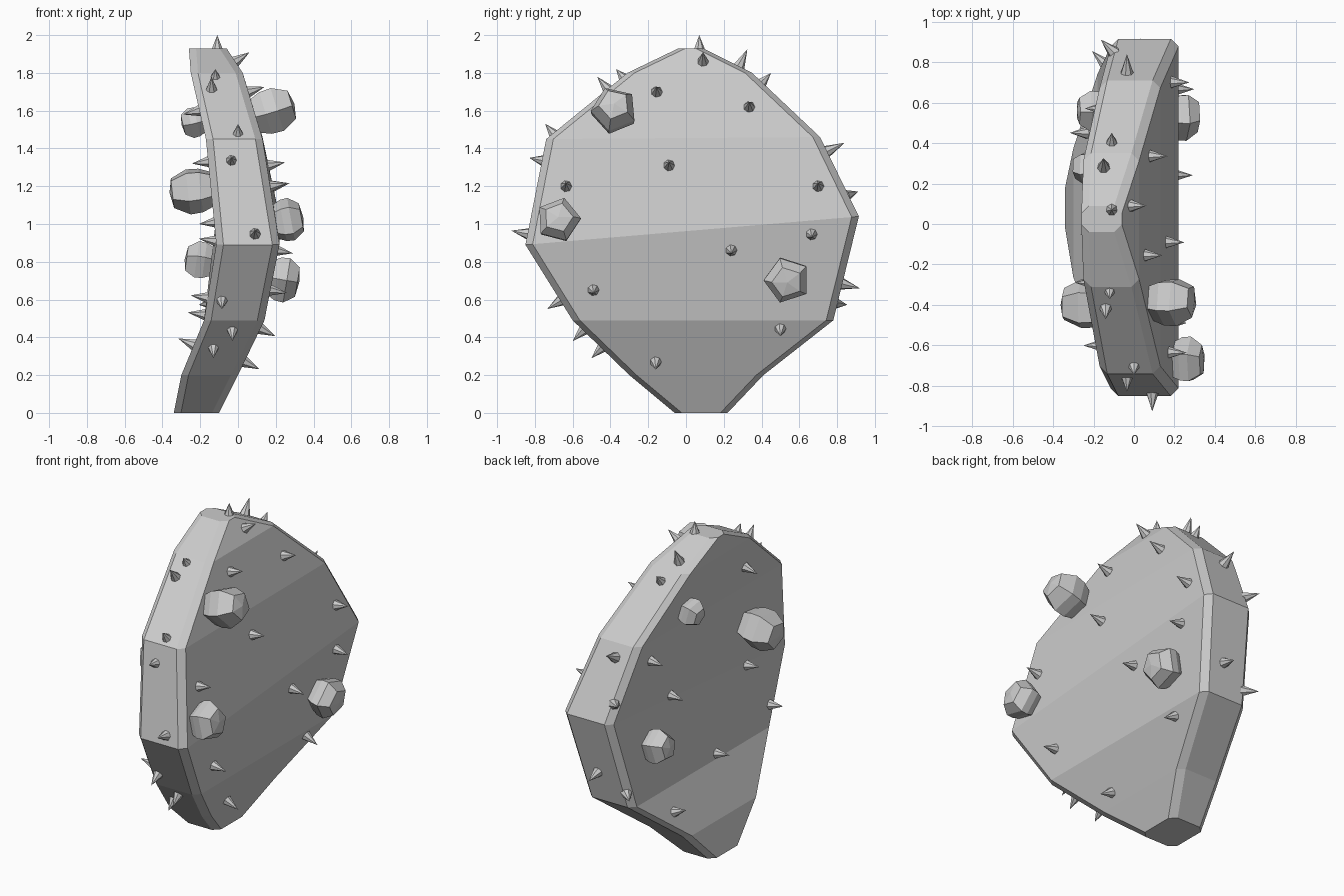
import bpy, bmesh
from math import cos, sin, pi, radians
from mathutils import Vector
from mathutils.bvhtree import BVHTree

if "Cube" in bpy.data.objects:
    bpy.data.objects.remove(bpy.data.objects["Cube"])


def make_object(name, bm):
    bmesh.ops.recalc_face_normals(bm, faces=bm.faces)
    mesh = bpy.data.meshes.new(name)
    bm.to_mesh(mesh)
    obj = bpy.data.objects.new(name, mesh)
    bpy.context.collection.objects.link(obj)
    return obj


def loft(bm, rings):
    """Bridge equal-sized point rings and cap both ends."""
    rows = [[bm.verts.new(p) for p in ring] for ring in rings]
    n = len(rows[0])
    for a, b in zip(rows, rows[1:]):
        for i in range(n):
            j = (i + 1) % n
            bm.faces.new((a[i], a[j], b[j], b[i]))
    bm.faces.new(rows[0][::-1])
    bm.faces.new(rows[-1])


def frame(n):
    """Two directions across the axis n."""
    ref = Vector((0, 1, 0)) if abs(n.y) < 0.8 else Vector((1, 0, 0))
    v = n.cross(ref).normalized()
    return v.cross(n), v


def turned(bm, base, n, profile, sides, spin=0.0):
    """Faceted solid of revolution; profile holds (radius, height), last is the tip."""
    u, v = frame(n)
    rows = []
    for r, h in profile[:-1]:
        rows.append([bm.verts.new(base + n * h + (u * cos(a) + v * sin(a)) * r)
                     for a in (spin + 2 * pi * i / sides for i in range(sides))])
    tip = bm.verts.new(base + n * profile[-1][1])
    for i in range(sides):
        j = (i + 1) % sides
        for a, b in zip(rows, rows[1:]):
            bm.faces.new((a[i], a[j], b[j], b[i]))
        bm.faces.new((rows[-1][i], rows[-1][j], tip))
    bm.faces.new(rows[0][::-1])


# Pad: bevelled slab bent along its height
# rows: z at front edge, z at back edge, y front, y back, x left, x right
LEVELS = [
    (0.00, 0.00, -0.06, 0.22, -0.34, -0.10),
    (0.20, 0.20, -0.30, 0.41, -0.30, 0.00),
    (0.49, 0.49, -0.60, 0.78, -0.18, 0.14),
    (0.89, 1.04, -0.85, 0.915, -0.115, 0.22),
    (1.45, 1.46, -0.74, 0.71, -0.17, 0.13),
    (1.80, 1.80, -0.31, 0.35, -0.25, 0.025),
    (1.93, 1.93, -0.04, 0.09, -0.26, -0.06),
]
bm = bmesh.new()
rings = []
B = 0.038
for zf, zb, y0, y1, x0, x1 in LEVELS:
    outline = [(x0, y0 + B), (x0, y1 - B), (x0 + B, y1), (x1 - B, y1),
               (x1, y1 - B), (x1, y0 + B), (x1 - B, y0), (x0 + B, y0)]
    rings.append([(x, y, zf + (zb - zf) * (y - y0) / (y1 - y0)) for x, y in outline])
loft(bm, rings)
pad = make_object("pad", bm)
surface = BVHTree.FromBMesh(bm)


def on_face(side, y, z):
    hit = surface.ray_cast(Vector((side, y, z)), Vector((-side, 0, 0)))
    n = hit[1]
    return hit[0], n if n.x * side > 0 else -n


# Spines on the two broad faces: (y, z)
spines = bmesh.new()
RIGHT = [(0.09, 1.86), (-0.155, 1.70), (0.335, 1.62), (-0.09, 1.31), (-0.635, 1.20),
         (0.70, 1.20), (0.665, 0.945), (0.24, 0.86), (-0.49, 0.65), (0.50, 0.445),
         (-0.16, 0.27)]
LEFT = [(-0.29, 1.60), (0.57, 1.33), (0.32, 1.01), (-0.43, 0.91), (-0.60, 0.61),
        (-0.05, 0.52), (0.45, 0.36), (0.85, 1.15), (0.79, 0.58)]
for side, spots in ((1, RIGHT), (-1, LEFT)):
    for y, z in spots:
        base, n = on_face(side, y, z)
        turned(spines, base, n, [(0.034, -0.01), (0.0, 0.09)], 7)

# Spines around the rim, given by their tips
RIM_TIPS = [(-0.14, -0.47, 1.78), (-0.12, -0.37, 1.82), (0.0, -0.745, 1.53),
            (-0.035, -0.83, 1.35), (0.09, -0.925, 0.965), (-0.085, -0.735, 0.55),
            (-0.03, -0.60, 0.38), (-0.13, -0.50, 0.29), (-0.11, 0.07, 2.0),
            (-0.15, 0.325, 1.925), (-0.11, 0.45, 1.80), (-0.035, 0.84, 1.43),
            (0.03, 0.92, 0.66)]
for tip in map(Vector, RIM_TIPS):
    base = surface.find_nearest(tip)[0]
    n = tip - base
    h = n.length
    turned(spines, base, n.normalized(), [(0.025 + 0.1 * h, -0.01), (0.0, h)], 7)
make_object("spines", spines)

# Buds: side, y, z, radius, height, spin
BUDS = [(1, -0.38, 1.575, 0.125, 0.215, 41), (1, -0.675, 1.01, 0.12, 0.145, 3),
        (1, 0.535, 0.715, 0.125, 0.15, 36), (-1, -0.40, 1.19, 0.128, 0.22, 10),
        (-1, 0.28, 1.55, 0.085, 0.11, 30), (-1, 0.56, 0.795, 0.105, 0.14, 50)]
for i, (side, y, z, r, h, spin) in enumerate(BUDS, 1):
    base, n = on_face(side, y, z)
    bm = bmesh.new()
    turned(bm, base, n, [(r * 0.72, -0.02), (r * 0.97, h * 0.25), (r, h * 0.55),
                         (r * 0.66, h * 0.93), (0, h)], 5, radians(spin))
    make_object(f"bud_{i}", bm)
